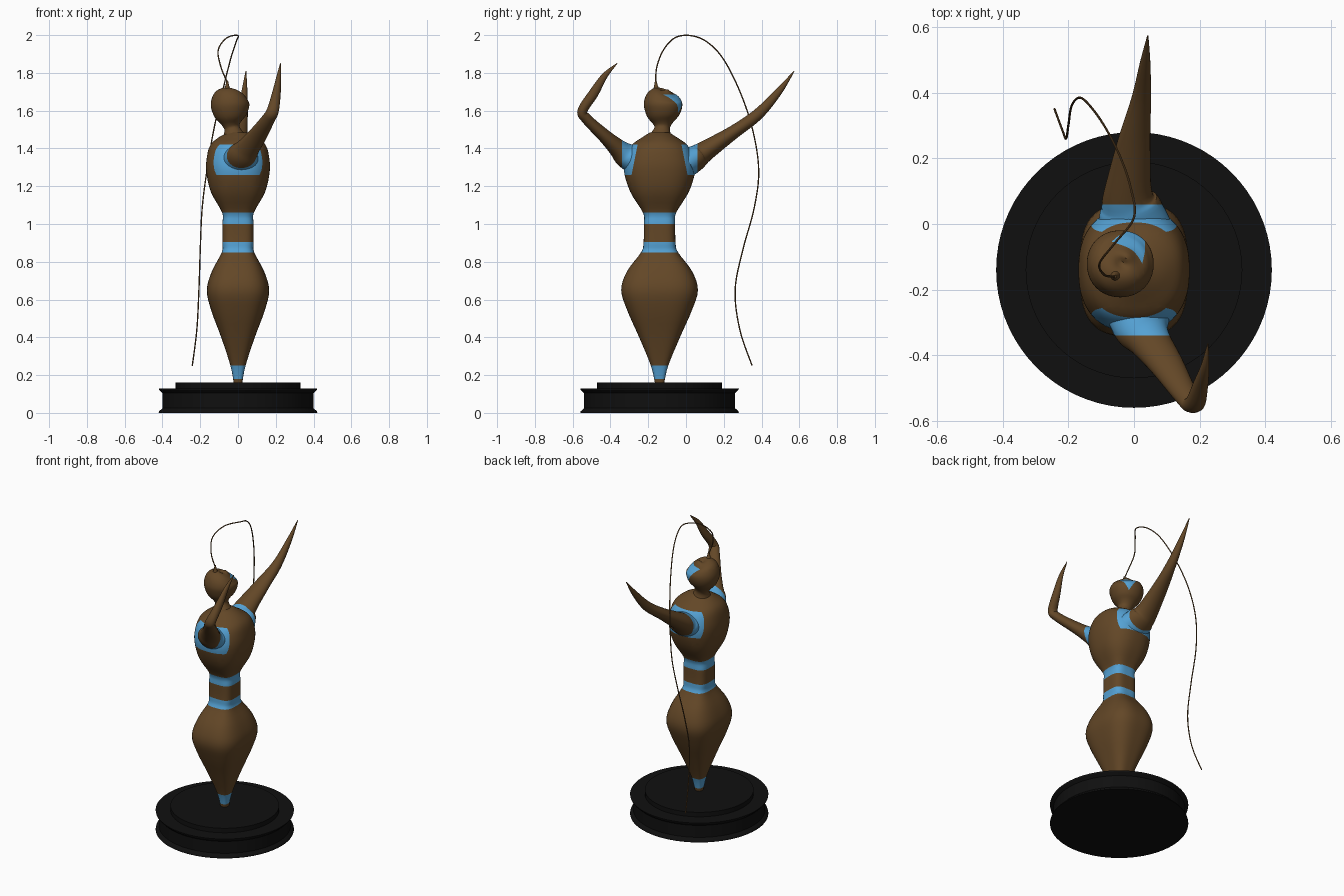
import bpy, bmesh, math
from mathutils import Vector

if "Cube" in bpy.data.objects:
    bpy.data.objects.remove(bpy.data.objects["Cube"])

CY = -0.14  # centre line of the figure and base


def material(name, color):
    m = bpy.data.materials.new(name)
    m.use_nodes = True
    m.diffuse_color = (*color, 1)
    m.node_tree.nodes["Principled BSDF"].inputs["Base Color"].default_value = (*color, 1)
    return m


BROWN = material("brown", (0.125, 0.063, 0.02))
BLUE = material("sky blue", (0.09, 0.36, 0.66))
BLACK = material("black", (0.005, 0.005, 0.005))


def finish(name, bm, mats, angle=40):
    bmesh.ops.recalc_face_normals(bm, faces=bm.faces)
    mesh = bpy.data.meshes.new(name)
    bm.to_mesh(mesh)
    bm.free()
    obj = bpy.data.objects.new(name, mesh)
    bpy.context.collection.objects.link(obj)
    for m in mats:
        mesh.materials.append(m)
    bpy.ops.object.select_all(action='DESELECT')
    obj.select_set(True)
    bpy.context.view_layer.objects.active = obj
    bpy.ops.object.shade_smooth_by_angle(angle=math.radians(angle))
    return obj


def catmull(rows, steps):
    """Smooth a list of equal-length tuples."""
    out = []
    for i in range(len(rows) - 1):
        quad = [rows[max(i - 1, 0)], rows[i], rows[i + 1], rows[min(i + 2, len(rows) - 1)]]
        for k in range(steps):
            t = k / steps
            out.append([0.5 * (2 * b + (c - a) * t + (2 * a - 5 * b + 4 * c - d) * t * t
                               + (3 * b - a - 3 * c + d) * t ** 3) for a, b, c, d in zip(*quad)])
    return out + [list(rows[-1])]


def loft(sections, sides=40, steps=4):
    """Skin rounded sections (x, y, z, radius u, radius v, squareness)."""
    rows = catmull(sections, steps)
    bm = bmesh.new()
    rings = []
    for i, (x, y, z, ru, rv, e) in enumerate(rows):
        a, b = rows[max(i - 1, 0)], rows[min(i + 1, len(rows) - 1)]
        t = (Vector(b[:3]) - Vector(a[:3])).normalized()
        v = t.cross(Vector((1, 0, 0))).normalized()
        u = v.cross(t)
        ring = []
        for k in range(sides):
            c, s = math.cos(math.tau * k / sides), math.sin(math.tau * k / sides)
            r = (abs(c) ** e + abs(s) ** e) ** (-1 / e)
            ring.append(bm.verts.new(Vector((x, y, z)) + u * c * r * ru + v * s * r * rv))
        rings.append(ring)
    for lo, hi in zip(rings, rings[1:]):
        for k in range(sides):
            j = (k + 1) % sides
            bm.faces.new((lo[k], lo[j], hi[j], hi[k]))
    bm.faces.new(rings[0])
    bm.faces.new(rings[-1])
    return bm


def cut(bm, co, no):
    bmesh.ops.bisect_plane(bm, geom=bm.verts[:] + bm.edges[:] + bm.faces[:],
                           plane_co=co, plane_no=no, dist=1e-5)


def paint(bm, rule):
    for f in bm.faces:
        f.material_index = int(rule(f.calc_center_median()))


# Turned base
bm = bmesh.new()
profile = [(0, 0), (.42, 0), (.418, .008), (.4, .025), (.4, .105), (.418, .122),
           (.42, .13), (.33, .13), (.33, .16), (0, .16)]
verts = [bm.verts.new((r, CY, z)) for r, z in profile]
edges = [bm.edges.new(p) for p in zip(verts, verts[1:])]
bmesh.ops.spin(bm, geom=verts + edges, cent=(0, CY, 0), axis=(0, 0, 1),
               angle=math.tau, steps=72)
bmesh.ops.remove_doubles(bm, verts=bm.verts, dist=1e-4)
finish("base", bm, [BLACK], 30)

# Torso, hips and pointed foot: height, half width, half depth, squareness
torso = [(.155, .022, .024, 3), (.25, .04, .046, 3), (.4, .089, .108, 3),
         (.54, .141, .17, 3), (.65, .165, .203, 3), (.75, .138, .172, 3),
         (.85, .086, .098, 3.3), (.9, .083, .085, 3.5), (1, .083, .083, 3.5),
         (1.06, .084, .088, 3.2), (1.17, .144, .155, 2.6), (1.28, .168, .188, 2.4),
         (1.36, .164, .176, 2.4), (1.42, .145, .145, 2.3), (1.46, .1, .09, 2),
         (1.485, .05, .05, 2)]
bm = loft([(0, CY, *row) for row in torso], sides=64)
stripes = [(.18, .25), (.85, .905), (1, 1.06)]
patch = (1.26, 1.42)
for z in sum(stripes + [patch], ()):
    cut(bm, (0, 0, z), (0, 0, 1))
for side in (-1, 1):
    cut(bm, (0, CY + side * .4, 0), (0, side, .2))
paint(bm, lambda c: any(a < c.z < b for a, b in stripes)
      or (patch[0] < c.z < patch[1] and abs(c.y - CY) + .2 * c.z > .4))
finish("torso", bm, [BROWN, BLUE])

# Head and neck with a triangular face patch
head = [(-.02, -.135, 1.45, .07), (-.03, -.127, 1.5, .042), (-.036, -.125, 1.53, .05),
        (-.04, -.125, 1.57, .083), (-.042, -.122, 1.62, .101), (-.04, -.12, 1.66, .097),
        (-.034, -.115, 1.69, .075), (-.03, -.11, 1.705, .035), (-.03, -.11, 1.708, .004)]
bm = loft([(x, y, z, r, r, 2.1) for x, y, z, r in head])
facing, across = Vector((.5, .866, 0)), Vector((.866, -.5, 0))
chin = Vector((-.04, -.12, 1.59))
cut(bm, (0, 0, 1.685), (0, 0, 1))
for side in (-1, 1):
    cut(bm, chin, across * side - Vector((0, 0, .6)))
paint(bm, lambda c: c.z < 1.685 and (c - chin).dot(facing) > 0
      and abs((c - chin).dot(across)) < .6 * (c.z - chin.z))
finish("head", bm, [BROWN, BLUE])

# Peak on the head from which the long strand grows
finish("head_peak", loft([(-.065, -.135, 1.65, .07, .07, 2), (-.06, -.15, 1.69, .035, .035, 2),
                          (-.057, -.158, 1.72, .014, .014, 2),
                          (-.057, -.16, 1.76, .004, .004, 2)], 24), [BROWN])

# Arms: one bent, one sweeping; shoulder ends are blue
bent = [(.01, -.26, 1.33, .1, .075, 2), (.025, -.32, 1.365, .085, .066, 2),
        (.05, -.36, 1.4, .065, .05, 2), (.1, -.43, 1.465, .052, .036, 2),
        (.16, -.525, 1.555, .036, .028, 2), (.184, -.548, 1.6, .032, .026, 2),
        (.203, -.49, 1.69, .023, .026, 2), (.217, -.43, 1.785, .012, .016, 2),
        (.225, -.365, 1.85, .002, .002, 2)]
sweeping = [(0, 0, 1.32, .11, .075, 2), (-.01, .05, 1.35, .095, .068, 2),
            (-.018, .1, 1.385, .073, .055, 2), (0, .25, 1.485, .05, .036, 2),
            (.022, .38, 1.58, .03, .03, 2), (.034, .49, 1.7, .016, .019, 2),
            (.042, .573, 1.81, .002, .002, 2)]
for name, rows, side in (("bent_arm", bent, -1), ("sweeping_arm", sweeping, 1)):
    bm = loft(rows, 32, 5)
    cut(bm, (0, CY + side * .2, 0), (0, 1, 0))
    paint(bm, lambda c: side * (c.y - CY) < .2)
    finish(name, bm, [BROWN, BLUE])

# Long thin strand arching over the back
strand = [(-.057, -.16, 1.75), (-.09, -.155, 1.83), (-.105, -.12, 1.92), (-.06, -.06, 1.985),
          (0, .02, 1.998), (-.01, .11, 1.965), (-.04, .2, 1.87), (-.085, .29, 1.69),
          (-.13, .355, 1.49), (-.165, .385, 1.28), (-.19, .36, 1.08), (-.2, .3, .86),
          (-.207, .26, .65), (-.218, .285, .44), (-.242, .35, .25)]
finish("strand", loft([(*p, .0035, .0035, 2) for p in strand], 8, 6), [BROWN])
